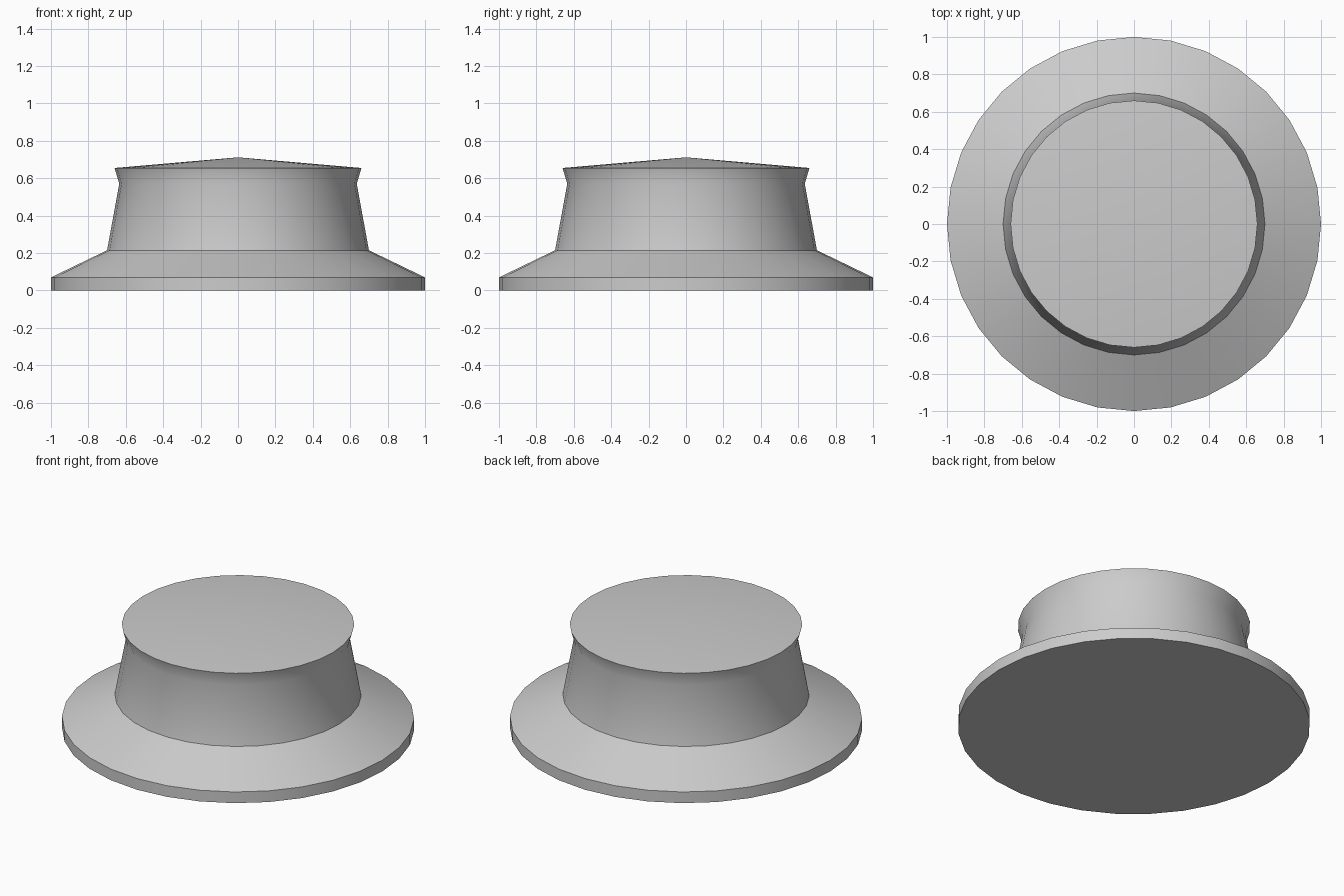
import bpy, bmesh, math

cube = bpy.data.objects.get("Cube")
if cube:
    bpy.data.objects.remove(cube, do_unlink=True)

SIDES = 32

# Plain grey finish
grey = bpy.data.materials.new("grey")
grey.use_nodes = True
colour = (0.6, 0.6, 0.6, 1)
grey.diffuse_color = colour
grey.node_tree.nodes["Principled BSDF"].inputs["Base Color"].default_value = colour


def lathe(name, profile, peak):
    """Turn a (radius, height) profile into a closed solid with a pointed top."""
    bm = bmesh.new()
    rings = []
    for radius, z in profile:
        rings.append([bm.verts.new((radius * math.cos(a), radius * math.sin(a), z))
                      for a in (math.tau * i / SIDES for i in range(SIDES))])
    for low, high in zip(rings, rings[1:]):
        for i in range(SIDES):
            j = (i + 1) % SIDES
            bm.faces.new((low[i], low[j], high[j], high[i]))
    tip = bm.verts.new((0, 0, peak))
    for i in range(SIDES):
        bm.faces.new((rings[-1][i], rings[-1][(i + 1) % SIDES], tip))
    bm.faces.new(rings[0][::-1])
    mesh = bpy.data.meshes.new(name)
    bm.to_mesh(mesh)
    bm.free()
    mesh.materials.append(grey)
    obj = bpy.data.objects.new(name, mesh)
    bpy.context.collection.objects.link(obj)
    bpy.ops.object.select_all(action="DESELECT")
    obj.select_set(True)
    bpy.context.view_layer.objects.active = obj
    bpy.ops.object.shade_smooth_by_angle(angle=math.radians(30))
    return obj


# Base rim, sloped flange, tapered neck, flared lip and shallow cone top
lathe("flanged_knob", [(1, 0), (1, 0.07), (0.7, 0.215), (0.635, 0.57), (0.66, 0.655)], 0.712)
